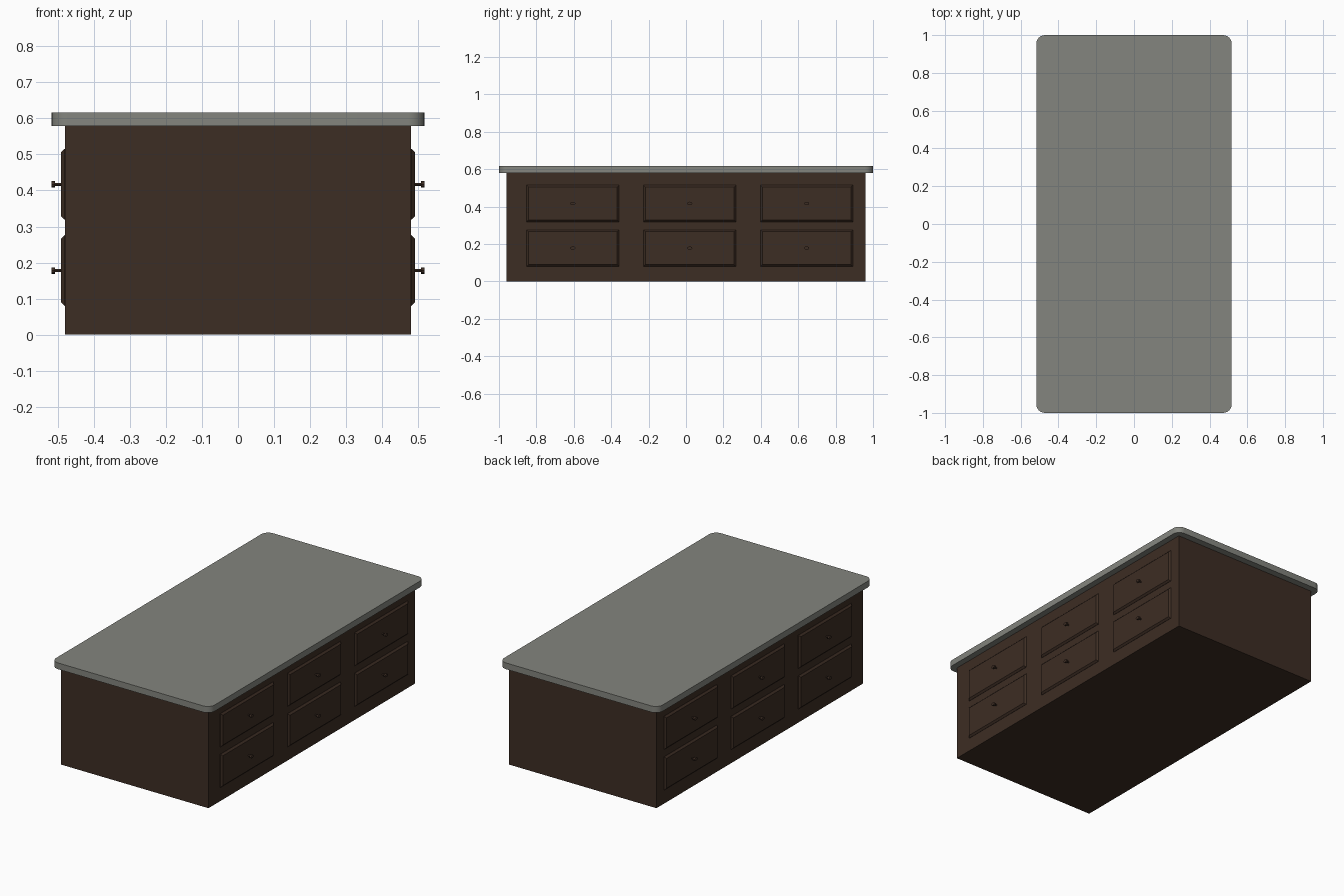
import bpy, bmesh, math
from mathutils import Matrix, Vector

if "Cube" in bpy.data.objects:
    bpy.data.objects.remove(bpy.data.objects["Cube"])


def material(name, col):
    m = bpy.data.materials.new(name)
    m.diffuse_color = (*col, 1)
    m.use_nodes = True
    m.node_tree.nodes["Principled BSDF"].inputs["Base Color"].default_value = m.diffuse_color
    return m


stone = material("grey_stone", (0.23, 0.235, 0.21))
wood = material("dark_wood", (0.046, 0.026, 0.017))


def finish(bm, name, mat):
    bmesh.ops.recalc_face_normals(bm, faces=bm.faces)
    me = bpy.data.meshes.new(name)
    bm.to_mesh(me)
    bm.free()
    me.materials.append(mat)
    ob = bpy.data.objects.new(name, me)
    bpy.context.collection.objects.link(ob)
    return ob


def box(bm, lo, hi):
    lo, hi = Vector(lo), Vector(hi)
    m = Matrix.Translation((lo + hi) / 2) @ Matrix.Diagonal((*(hi - lo), 1))
    return bmesh.ops.create_cube(bm, size=1, matrix=m)["verts"]


# cabinet body
bm = bmesh.new()
box(bm, (-0.48, -0.96, 0), (0.48, 0.96, 0.579))
finish(bm, "cabinet_body", wood)

# countertop slab with rounded vertical corners
bm = bmesh.new()
box(bm, (-0.517, -1, 0.579), (0.517, 1, 0.616))
corners = [e for e in bm.edges if abs(e.verts[0].co.z - e.verts[1].co.z) > 0.01]
bmesh.ops.bevel(bm, geom=corners, offset=0.045, offset_type='OFFSET',
                segments=6, profile=0.5, affect='EDGES')
top = finish(bm, "countertop", stone)
bpy.context.view_layer.objects.active = top
top.select_set(True)
bpy.ops.object.shade_smooth_by_angle(angle=math.radians(30))


def drawer_panel(name, side, y, z):
    # raised drawer front with chamfered border
    bm = bmesh.new()
    verts = box(bm, (0.47, y - 0.247, z - 0.098), (0.491, y + 0.247, z + 0.098))
    edges = [e for e in bm.edges if all(v.co.x > 0.48 for v in e.verts)]
    bmesh.ops.bevel(bm, geom=edges, offset=0.01, segments=1, affect='EDGES')
    bmesh.ops.scale(bm, vec=(side, 1, 1), verts=bm.verts)
    finish(bm, name, wood)


def knob(name, side, y, z):
    # thin stem with a slightly oval flat head
    bm = bmesh.new()
    for x0, x1, ry, rz in ((0.485, 0.508, 0.005, 0.004), (0.507, 0.517, 0.014, 0.009)):
        m = (Matrix.Translation(((x0 + x1) / 2, y, z)) @ Matrix.Diagonal((1, ry, rz, 1))
             @ Matrix.Rotation(math.pi / 2, 4, 'Y'))
        bmesh.ops.create_cone(bm, cap_ends=True, segments=12, radius1=1, radius2=1,
                              depth=x1 - x0, matrix=m)
    bmesh.ops.scale(bm, vec=(side, 1, 1), verts=bm.verts)
    finish(bm, name, wood)


# two rows of three drawers on both long sides
for side, label in ((1, "right"), (-1, "left")):
    for i, y in enumerate((-0.605, 0.02, 0.645)):
        for row, z in (("lower", 0.178), ("upper", 0.417)):
            drawer_panel(f"{label}_{row}_drawer_{i + 1}", side, y, z)
            knob(f"{label}_{row}_knob_{i + 1}", side, y, z)
